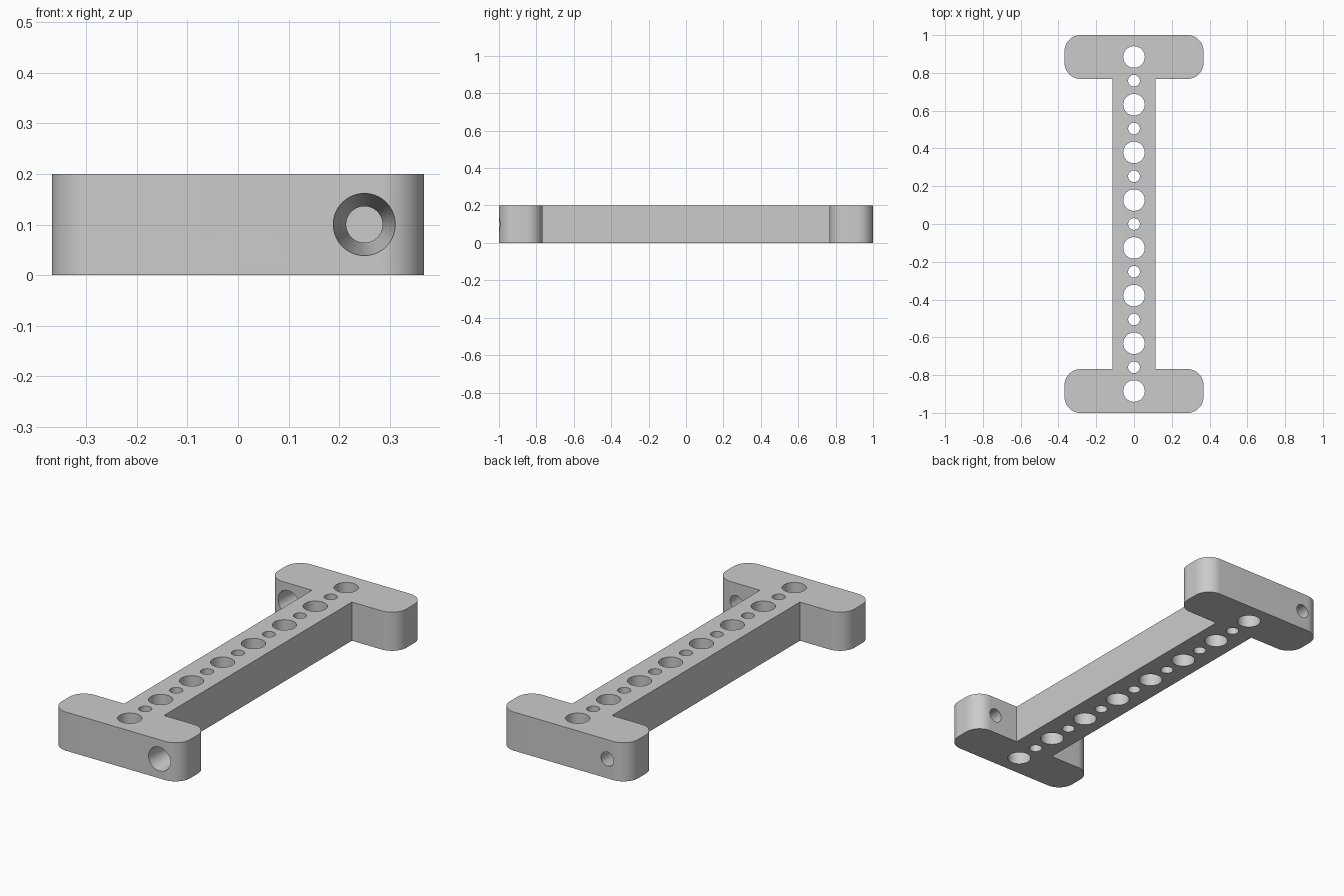
import bpy
import bmesh
from math import cos, sin, pi, radians
from mathutils import Vector

if "Cube" in bpy.data.objects:
    bpy.data.objects.remove(bpy.data.objects["Cube"])

HEIGHT = 0.2
PITCH = 0.2527
FLANGE_X, FLANGE_IN, RADIUS = 0.368, 0.768, 0.085
WEB_X = 0.114

grey = bpy.data.materials.new("plain grey")
grey.use_nodes = True
grey.diffuse_color = (0.6, 0.6, 0.6, 1)
grey.node_tree.nodes["Principled BSDF"].inputs["Base Color"].default_value = (0.6, 0.6, 0.6, 1)


def corner(cx, cy, start, steps=16):
    """Quarter-circle points, anticlockwise from the start angle."""
    return [(cx + RADIUS * cos(start + pi / 2 * i / steps),
             cy + RADIUS * sin(start + pi / 2 * i / steps)) for i in range(steps + 1)]


# I-shaped outline: right half of the top flange, then mirrored round
quarter = [(WEB_X, FLANGE_IN)]
quarter += corner(FLANGE_X - RADIUS, FLANGE_IN + RADIUS, -pi / 2)
quarter += corner(FLANGE_X - RADIUS, 1 - RADIUS, 0)
upper = quarter + [(-x, y) for x, y in reversed(quarter)]
outline = upper + [(-x, -y) for x, y in upper]

# Extruded body
bm = bmesh.new()
face = bm.faces.new([bm.verts.new((x, y, 0)) for x, y in outline])
top = bmesh.ops.extrude_face_region(bm, geom=[face])["geom"]
bmesh.ops.translate(bm, vec=(0, 0, HEIGHT),
                    verts=[v for v in top if isinstance(v, bmesh.types.BMVert)])
bmesh.ops.recalc_face_normals(bm, faces=bm.faces)
mesh = bpy.data.meshes.new("spacer_bar")
bm.to_mesh(mesh)
bm.free()
mesh.materials.append(grey)
body = bpy.data.objects.new("spacer_bar", mesh)
bpy.context.collection.objects.link(body)

# All hole cutters in one helper mesh
cut = bmesh.new()


def add_cutter(start, end, r1, r2):
    start, end = Vector(start), Vector(end)
    axis = end - start
    geom = bmesh.ops.create_cone(cut, cap_ends=True, segments=64, radius1=r1,
                                 radius2=r2, depth=axis.length)
    rot = axis.to_track_quat('Z', 'Y').to_matrix()
    bmesh.ops.rotate(cut, verts=geom["verts"], matrix=rot)
    bmesh.ops.translate(cut, verts=geom["verts"], vec=(start + end) / 2)


# Alternating large and small holes down the middle
for i in range(-7, 8):
    r = 0.057 if i % 2 else 0.031
    y = i * PITCH / 2
    add_cutter((0, y, -0.1), (0, y, HEIGHT + 0.1), r, r)

# Tapered holes through the flanges, wide at the front
slope = (0.0615 - 0.036) / (1 - FLANGE_IN)
extra = 0.05
for x, y in ((0.25, -1), (-0.25, FLANGE_IN)):
    add_cutter((x, y - extra, HEIGHT / 2), (x, y + 1 - FLANGE_IN + extra, HEIGHT / 2),
               0.0615 + slope * extra, 0.036 - slope * extra)

cut_mesh = bpy.data.meshes.new("hole_cutters")
cut.to_mesh(cut_mesh)
cut.free()
cut_mesh.materials.append(grey)
cutter = bpy.data.objects.new("hole_cutters", cut_mesh)
cutter.hide_render = True
bpy.context.collection.objects.link(cutter)

# Cut the holes, then smooth the curved walls
mod = body.modifiers.new("holes", 'BOOLEAN')
mod.operation = 'DIFFERENCE'
mod.solver = 'EXACT'
mod.object = cutter
bpy.ops.object.select_all(action='DESELECT')
body.select_set(True)
bpy.context.view_layer.objects.active = body
bpy.ops.object.modifier_apply(modifier=mod.name)
bpy.data.objects.remove(cutter)
bpy.ops.object.shade_smooth_by_angle(angle=radians(30))
